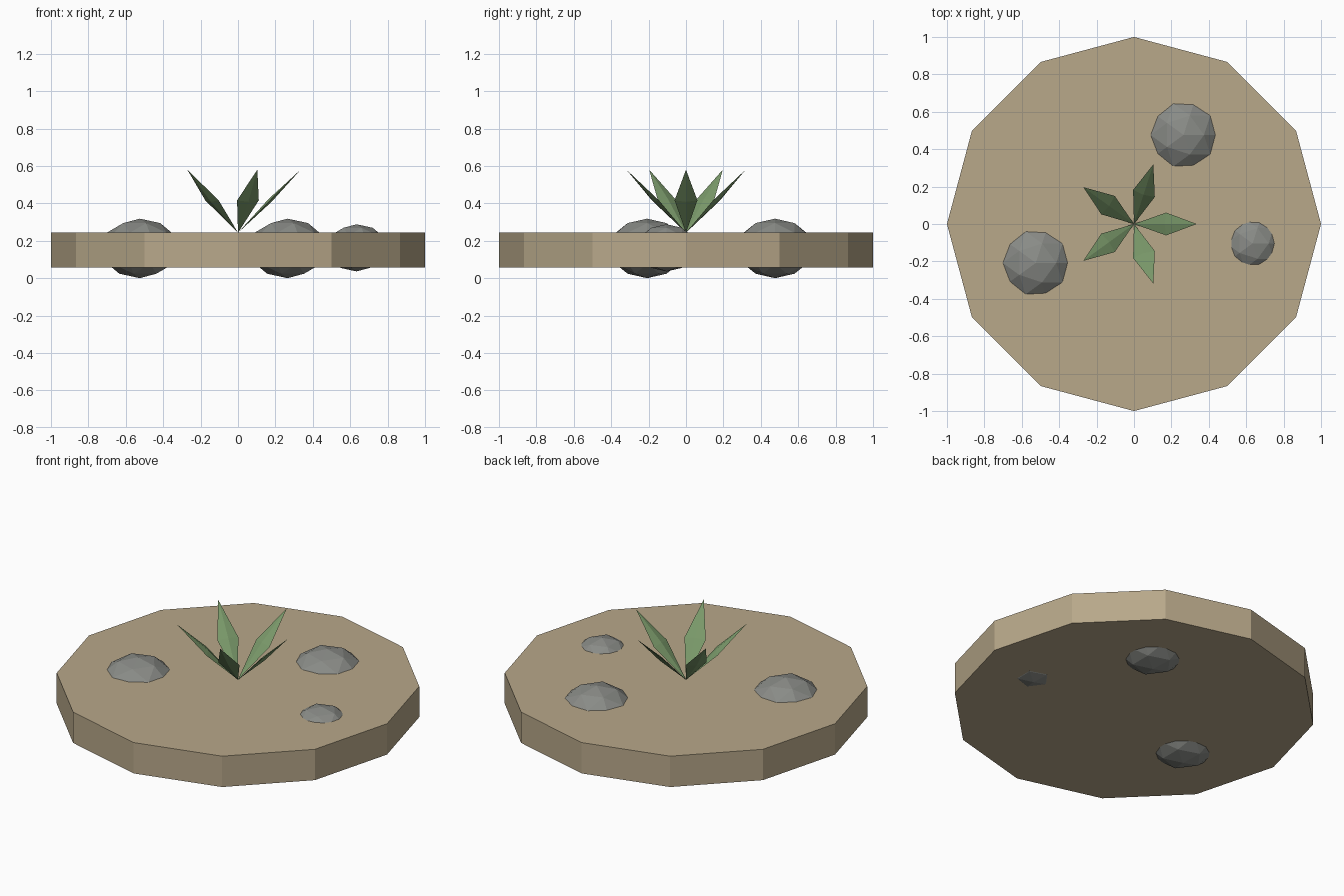
import bpy, bmesh, math
from mathutils import Vector

if "Cube" in bpy.data.objects:
    bpy.data.objects.remove(bpy.data.objects["Cube"])


def material(name, color):
    m = bpy.data.materials.new(name)
    m.diffuse_color = (*color, 1)
    m.use_nodes = True
    m.node_tree.nodes["Principled BSDF"].inputs["Base Color"].default_value = m.diffuse_color
    return m


SAND = material("sand", (0.479, 0.392, 0.254))
STONE = material("grey stone", (0.250, 0.258, 0.240))
GREEN = material("leaf green", (0.195, 0.319, 0.144))


def add_object(name, bm, mat):
    bmesh.ops.recalc_face_normals(bm, faces=bm.faces)
    mesh = bpy.data.meshes.new(name)
    bm.to_mesh(mesh)
    bm.free()
    mesh.materials.append(mat)
    obj = bpy.data.objects.new(name, mesh)
    bpy.context.collection.objects.link(obj)
    return obj


# Twelve-sided ground slab with a corner on each axis
bm = bmesh.new()
bmesh.ops.create_cone(bm, cap_ends=True, segments=12, radius1=1, radius2=1, depth=0.187)
add_object("ground_slab", bm, SAND).location = (0, 0, 0.15)

# Squashed rocks poking through the slab: x, y, z, radius, half height
rocks = [(-0.525, -0.208, 0.159, 0.208, 0.159),
         (0.265, 0.476, 0.159, 0.208, 0.159),
         (0.634, -0.104, 0.162, 0.164, 0.126)]
for i, (x, y, z, r, h) in enumerate(rocks):
    bm = bmesh.new()
    bmesh.ops.create_icosphere(bm, subdivisions=2, radius=1)
    bmesh.ops.scale(bm, vec=(r, r, h), verts=bm.verts)
    add_object(f"rock_{i + 1}", bm, STONE).location = (x, y, z)

# Five thin ridged leaves fanning out from the centre
base, tip = Vector((0, 0, 0.243)), Vector((0.335, 0, 0.58))
middle = base.lerp(tip, 0.513)
up = Vector((-0.71, 0, 0.70)) * 0.011
side = Vector((0, 0.061, 0))
for i in range(5):
    bm = bmesh.new()
    b, t = bm.verts.new(base), bm.verts.new(tip)
    ring = [bm.verts.new(middle + o) for o in (side, up, -side, -up)]
    for k in range(4):
        p, q = ring[k], ring[(k + 1) % 4]
        bm.faces.new((b, p, q))
        bm.faces.new((t, q, p))
    add_object(f"leaf_{i + 1}", bm, GREEN).rotation_euler.z = math.radians(72 * i)
